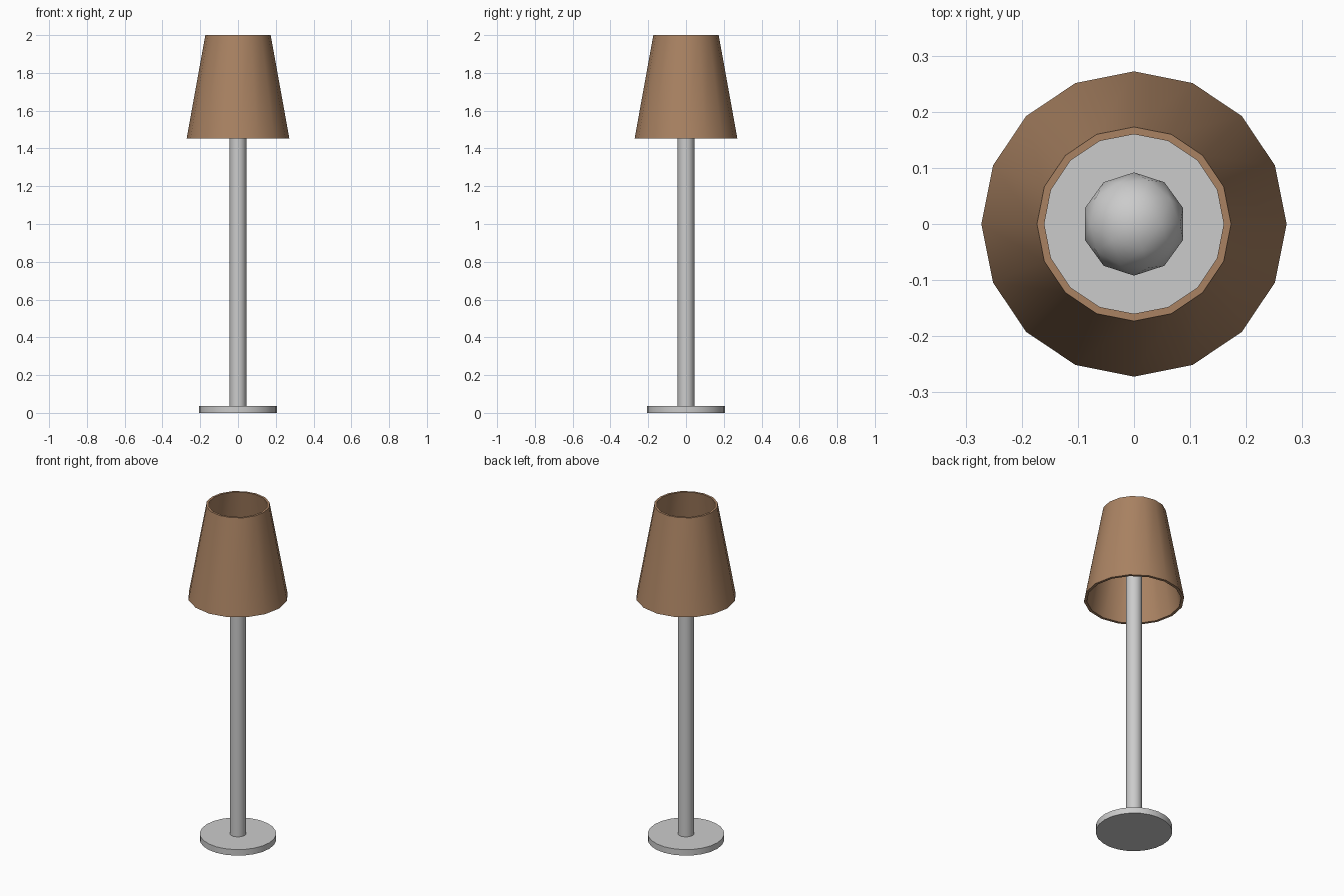
import bpy
from math import cos, sin, tau, radians

if "Cube" in bpy.data.objects:
    bpy.data.objects.remove(bpy.data.objects["Cube"])


def lathe(name, profile, sides, color, closed=False):
    """Revolve (radius, z) points about z; open profiles get end caps."""
    n = len(profile)
    verts = [(r * cos(tau * i / sides), r * sin(tau * i / sides), z)
             for r, z in profile for i in range(sides)]
    faces = []
    for k in range(n if closed else n - 1):
        a, b = k * sides, (k + 1) % n * sides
        for i in range(sides):
            j = (i + 1) % sides
            faces.append((a + i, a + j, b + j, b + i))
    if not closed:
        faces.append(tuple(reversed(range(sides))))
        faces.append(tuple(range((n - 1) * sides, n * sides)))
    mesh = bpy.data.meshes.new(name)
    mesh.from_pydata(verts, [], faces)
    mesh.materials.append(color)
    ob = bpy.data.objects.new(name, mesh)
    bpy.context.collection.objects.link(ob)
    smooth(ob)
    return ob


def smooth(ob):
    bpy.ops.object.select_all(action='DESELECT')
    ob.select_set(True)
    bpy.context.view_layer.objects.active = ob
    bpy.ops.object.shade_smooth_by_angle(angle=radians(40))


def material(name, rgb):
    mat = bpy.data.materials.new(name)
    mat.diffuse_color = (*rgb, 1)
    mat.use_nodes = True
    mat.node_tree.nodes["Principled BSDF"].inputs["Base Color"].default_value = mat.diffuse_color
    return mat


metal = material("grey_metal", (0.53, 0.53, 0.53))
brown = material("brown_fabric", (0.40, 0.225, 0.123))

# Foot and post
lathe("base", [(0.207, 0), (0.207, 0.036)], 24, metal)
lathe("pole", [(0.044, 0.03), (0.044, 1.68)], 16, metal)

# Bulb on top of the post
bpy.ops.mesh.primitive_ico_sphere_add(subdivisions=2, radius=0.092, location=(0, 0, 1.74))
bulb = bpy.context.object
bulb.name = "bulb"
smooth(bulb)

# Open tapered shade with wall thickness
lathe("lampshade", [(0.272, 1.452), (0.173, 2.0), (0.160, 2.0), (0.256, 1.452)],
      16, brown, closed=True)
